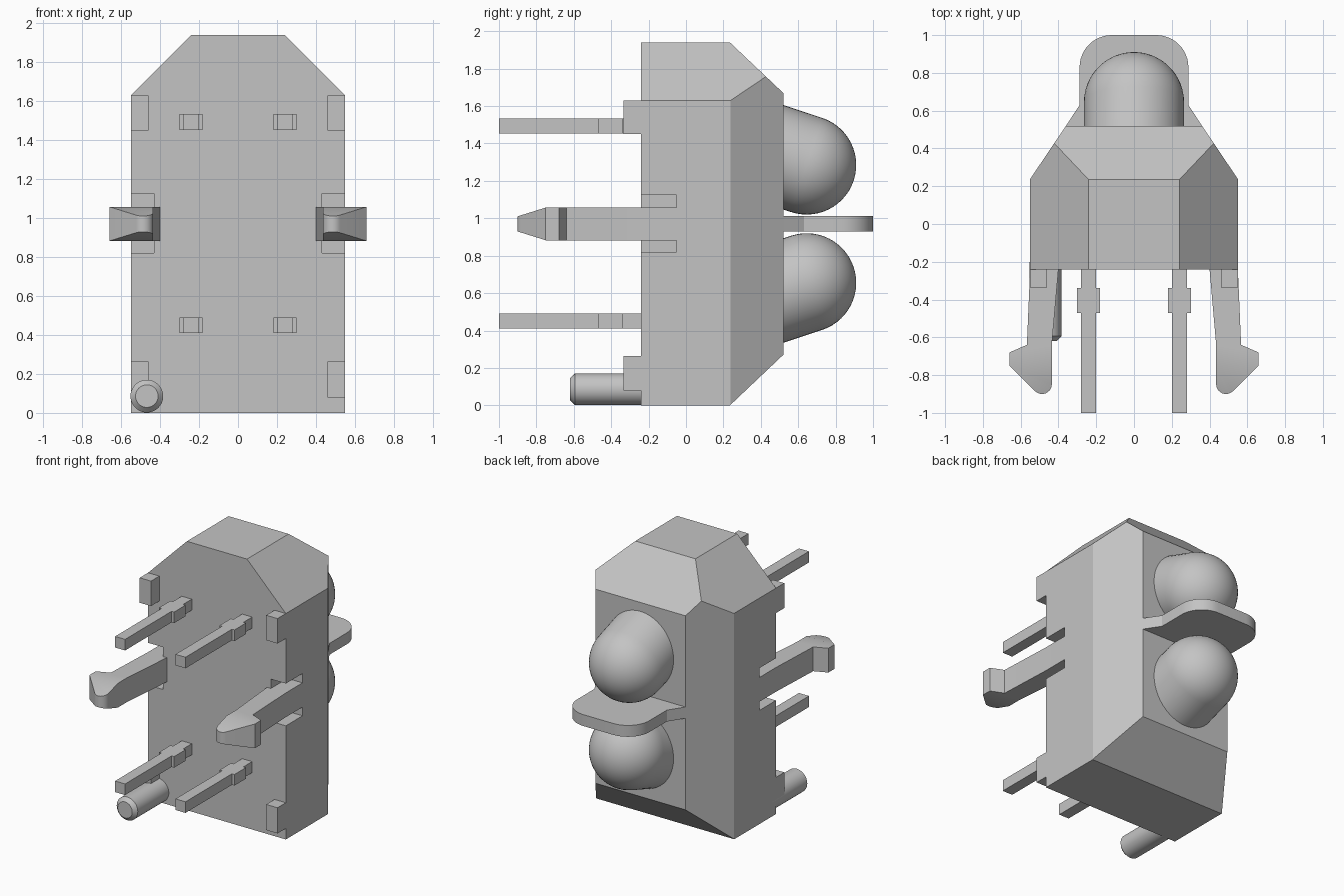
import bpy, bmesh, math
from mathutils import Vector, Matrix

if "Cube" in bpy.data.objects:
    bpy.data.objects.remove(bpy.data.objects["Cube"])

grey = bpy.data.materials.new("light grey plastic")
grey.diffuse_color = (0.55, 0.55, 0.55, 1)
grey.use_nodes = True
grey.node_tree.nodes["Principled BSDF"].inputs["Base Color"].default_value = grey.diffuse_color
MID = 0.97  # height of the middle flange and clips


def finish(bm, name, smooth=False):
    bmesh.ops.recalc_face_normals(bm, faces=bm.faces)
    me = bpy.data.meshes.new(name)
    bm.to_mesh(me)
    bm.free()
    ob = bpy.data.objects.new(name, me)
    bpy.context.collection.objects.link(ob)
    me.materials.append(grey)
    if smooth:
        bpy.ops.object.select_all(action='DESELECT')
        ob.select_set(True)
        bpy.context.view_layer.objects.active = ob
        bpy.ops.object.shade_smooth_by_angle(angle=math.radians(30))
    return ob


def box_mesh(x, y, z):
    bm = bmesh.new()
    bmesh.ops.create_cube(bm, size=1)
    for v in bm.verts:
        v.co = [r[0] + (c + 0.5) * (r[1] - r[0]) for r, c in zip((x, y, z), v.co)]
    return bm


def slice_off(bm, point, normal):
    """Remove everything on the normal side of a plane and cap the cut."""
    geom = bm.verts[:] + bm.edges[:] + bm.faces[:]
    cut = bmesh.ops.bisect_plane(bm, geom=geom, plane_co=point, plane_no=normal,
                                 clear_outer=True)['geom_cut']
    bmesh.ops.contextual_create(bm, geom=[e for e in cut if isinstance(e, bmesh.types.BMEdge)])


def slab(points, z0, z1):
    """Extrude an outline in plan between two heights."""
    bm = bmesh.new()
    face = bm.faces.new([bm.verts.new((x, y, z0)) for x, y in points])
    top = bmesh.ops.extrude_face_region(bm, geom=[face])['geom']
    bmesh.ops.translate(bm, vec=(0, 0, z1 - z0),
                        verts=[v for v in top if isinstance(v, bmesh.types.BMVert)])
    return bm


def lathe(profile, origin, axis, name, steps=48):
    """Revolve (radius, distance) points around an axis."""
    bm = bmesh.new()
    vs = [bm.verts.new((r, 0, d)) for r, d in profile]
    es = [bm.edges.new(p) for p in zip(vs, vs[1:])]
    bmesh.ops.spin(bm, geom=vs + es, cent=(0, 0, 0), axis=(0, 0, 1),
                   angle=math.tau, steps=steps, use_merge=True)
    bmesh.ops.remove_doubles(bm, verts=bm.verts, dist=1e-5)
    rot = Vector((0, 0, 1)).rotation_difference(Vector(axis)).to_matrix().to_4x4()
    bm.transform(Matrix.Translation(origin) @ rot)
    return finish(bm, name, True)


def arc(cx, cy, r, a0, a1, n):
    return [(cx + r * math.cos(math.radians(a0 + (a1 - a0) * i / n)),
             cy + r * math.sin(math.radians(a0 + (a1 - a0) * i / n))) for i in range(n + 1)]


# Housing: block with chamfered top corners and back edges
bm = box_mesh((-0.55, 0.55), (-0.24, 0.52), (0, 1.94))
for s in (-1, 1):
    slice_off(bm, (s * 0.55, 0, 1.63), (s, 0, 1))
    slice_off(bm, (s * 0.55, 0.238, 0), (s * 0.282, 0.19, 0))
slice_off(bm, (0, 0.235, 1.94), (0, 0.27, 0.285))
slice_off(bm, (0, 0.235, 0), (0, 0.27, -0.285))
housing = finish(bm, "housing")

for s, side in ((-1, "left"), (1, "right")):
    # Clip recess in the housing
    cutter = finish(box_mesh(sorted((s * 0.43, s * 0.7)), (-0.4, -0.05), (0.82, 1.125)),
                    side + "_recess_cutter")
    cutter.hide_render = True
    cutter.hide_viewport = True
    cutter.display_type = 'WIRE'
    mod = housing.modifiers.new(side + "_recess", 'BOOLEAN')
    mod.operation = 'DIFFERENCE'
    mod.solver = 'EXACT'
    mod.object = cutter

    # Barbed clip with a tapered, rounded tip
    outline = [(0.40, -0.05), (0.40, -0.24), (0.435, -0.64)]
    outline += arc(0.487, -0.848, 0.052, 180, 315, 10)
    outline += [(0.66, -0.75), (0.66, -0.68), (0.567, -0.64), (0.55, -0.24), (0.55, -0.05)]
    bm = slab([(s * x, y) for x, y in outline], MID - 0.0875, MID + 0.0875)
    for t in (-1, 1):
        slice_off(bm, (0, -0.75, MID + t * 0.0875), (0, -0.047, t * 0.15))
    finish(bm, side + "_clip", True)

    # Stand-off feet
    for z0, z1, level in ((0.08, 0.265, "lower"), (1.45, 1.63, "upper")):
        finish(box_mesh(sorted((s * 0.46, s * 0.55)), (-0.335, -0.2), (z0, z1)),
               f"{side}_{level}_foot")

    # Terminal pins with a wider collar
    for z, level in ((0.45, "lower"), (1.493, "upper")):
        plan = [(0.04, -0.2), (0.04, -0.34), (0.06, -0.34), (0.06, -0.47), (0.04, -0.47), (0.04, -1)]
        plan += [(-x, y) for x, y in reversed(plan)]
        finish(slab([(s * 0.241 + x, y) for x, y in plan], z - 0.04, z + 0.04),
               f"{side}_{level}_pin")

# Locating peg
lathe([(0, 0), (0.084, 0), (0.084, 0.394), (0.058, 0.42), (0, 0.42)],
      (-0.468, -0.2, 0.086), (0, -1, 0), "locating_peg")

# Domed lenses tilted towards each other
R = 0.265
for s, level in ((-1, "lower"), (1, "upper")):
    lathe([(0, -0.3), (R, -0.3)] + arc(0, 0, R, 0, 90, 14),
          (0, 0.645, MID + s * 0.315),
          (0, math.cos(math.radians(18.4)), -s * math.sin(math.radians(18.4))),
          level + "_lens")

# Divider flange between the lenses
half = [(0.36, 0.48), (0.36, 0.52), (0.288, 0.63)] + arc(0.118, 0.83, 0.17, 0, 90, 12)
finish(slab(half + [(-x, y) for x, y in reversed(half)], 0.93, 1.012), "divider_flange", True)
